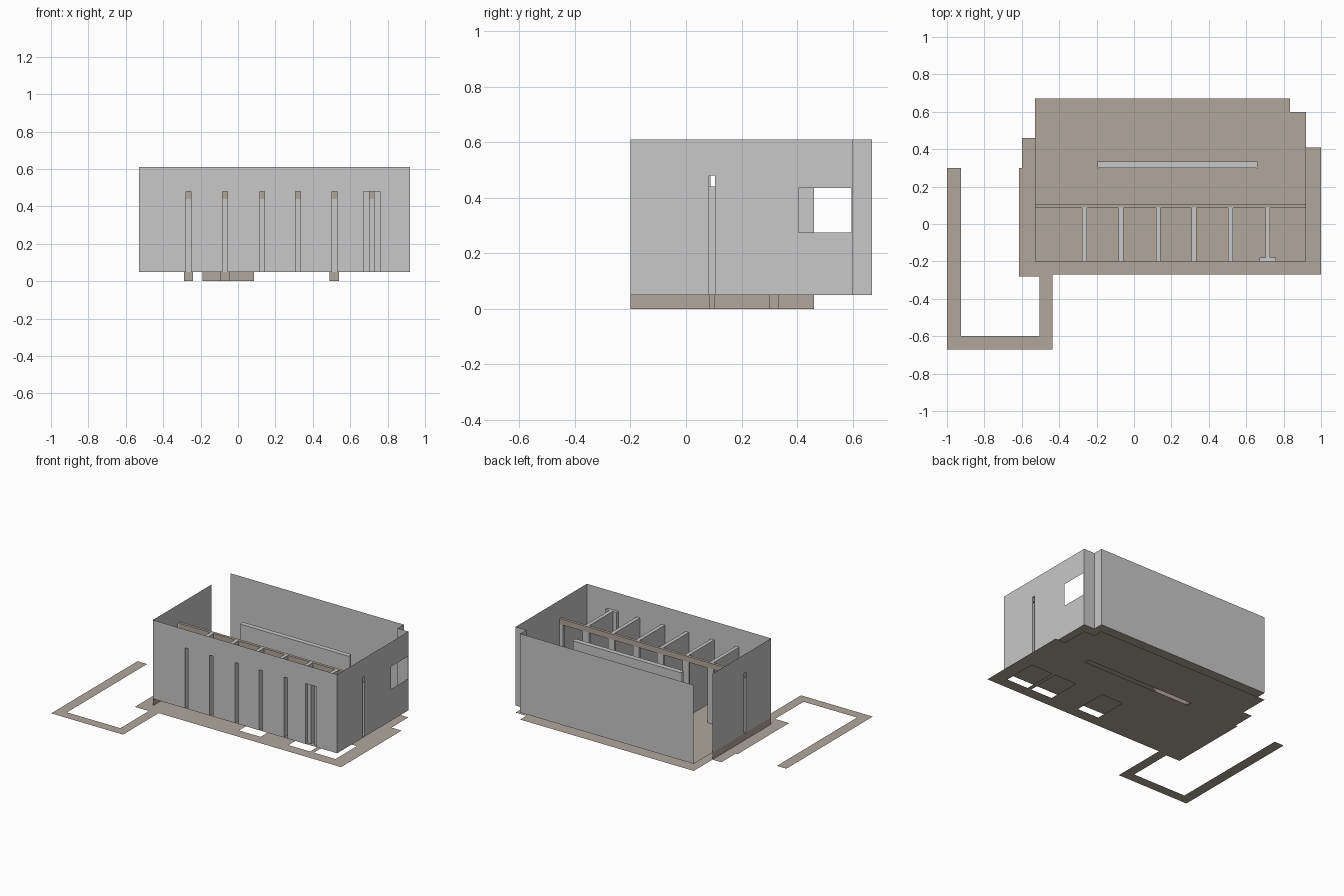
import bpy, bmesh

if "Cube" in bpy.data.objects:
    bpy.data.objects.remove(bpy.data.objects["Cube"])

def material(name, rgb):
    m = bpy.data.materials.new(name)
    m.diffuse_color = (*rgb, 1)
    m.use_nodes = True
    m.node_tree.nodes["Principled BSDF"].inputs["Base Color"].default_value = m.diffuse_color
    return m

GREY = material("wall grey", (0.58, 0.58, 0.58))
TAN = material("floor tan", (0.44, 0.39, 0.335))

def finish(name, bm, mat):
    me = bpy.data.meshes.new(name)
    bm.to_mesh(me)
    bm.free()
    me.materials.append(mat)
    ob = bpy.data.objects.new(name, me)
    bpy.context.collection.objects.link(ob)
    return ob

def sheet(name, axis, pos, rects, holes, mat, flip=False):
    """Flat panel: union of rectangles (u0, v0, u1, v1) minus holes."""
    us = sorted({r[i] for r in rects + holes for i in (0, 2)})
    vs = sorted({r[i] for r in rects + holes for i in (1, 3)})
    bm = bmesh.new()
    grid = {}

    def vert(u, v):
        if (u, v) not in grid:
            co = {'x': (pos, u, v), 'y': (u, pos, v), 'z': (u, v, pos)}[axis]
            grid[u, v] = bm.verts.new(co)
        return grid[u, v]

    def inside(u, v, group):
        return any(r[0] < u < r[2] and r[1] < v < r[3] for r in group)

    for u0, u1 in zip(us, us[1:]):
        for v0, v1 in zip(vs, vs[1:]):
            cu, cv = (u0 + u1) / 2, (v0 + v1) / 2
            if inside(cu, cv, rects) and not inside(cu, cv, holes):
                loop = [vert(u0, v0), vert(u1, v0), vert(u1, v1), vert(u0, v1)]
                bm.faces.new(loop[::-1] if flip else loop)
    bmesh.ops.dissolve_limit(bm, angle_limit=0.01, verts=bm.verts[:], edges=bm.edges[:])
    return finish(name, bm, mat)

def box(name, lo, hi, mat, open_sides=(), round_corners=0):
    """Hollow box; open_sides lists (axis index, sign) faces to leave out."""
    bm = bmesh.new()
    bmesh.ops.create_cube(bm, size=1)
    for v in bm.verts:
        v.co = [lo[i] + (v.co[i] + 0.5) * (hi[i] - lo[i]) for i in range(3)]
    if round_corners:
        upright = [e for e in bm.edges if abs(e.verts[0].co.z - e.verts[1].co.z) > 1e-4]
        bmesh.ops.bevel(bm, geom=upright, offset=round_corners, segments=3,
                        profile=0.5, affect='EDGES')
    bm.normal_update()
    gone = [f for f in bm.faces if any(f.normal[a] * s > 0.9 for a, s in open_sides)]
    bmesh.ops.delete(bm, geom=gone, context='FACES')
    return finish(name, bm, mat)

Z0, Z1 = 0.05, 0.61               # wall bottom and top
L, R, F, B = -0.53, 0.92, -0.20, 0.67
STALL_TOP, BEAM = 0.48, 0.44
W = 0.013                         # half thickness of a divider
DIVIDERS = [-0.265, -0.07, 0.13, 0.32, 0.515]
TEE = 0.715
FRONT, BACK, BOTTOM, TOP = (1, -1), (1, 1), (2, -1), (2, 1)
slit = (-0.195, 0.30, 0.66, 0.335)

# Ground sheet with its outer apron and the path loop
sheet("ground_floor", 'z', 0.0,
      [(-0.6, -0.27, 1.0, 0.41), (-0.615, -0.28, -0.435, 0.30), (-0.6, -0.27, R, 0.46),
       (L, 0, R, 0.60), (L, 0, 0.835, B),
       (-1.0, -0.67, -0.925, 0.30), (-1.0, -0.67, -0.435, -0.60),
       (-0.505, -0.67, -0.435, -0.27)],
      [slit, (0.14, -0.19, 0.31, 0.05), (0.53, -0.19, 0.70, 0.05),
       (0.73, -0.19, 0.90, 0.05)], TAN)

# Raised room floor
sheet("room_floor", 'z', Z0, [(L, F, R, 0.60), (L, F, 0.835, B)], [slit], TAN)

# Outer walls, with slots where the stall parts open through them
slots = [(x - W, Z0, x + W, STALL_TOP) for x in DIVIDERS]
slots.append((TEE - 0.043, Z0, TEE + 0.043, STALL_TOP))
side_slot = (0.082, Z0, 0.105, STALL_TOP)
sheet("front_wall", 'y', F, [(L, Z0, R, Z1)], slots, GREY)
sheet("right_wall", 'x', R, [(F, Z0, 0.60, Z1)],
      [side_slot, (0.405, 0.275, 0.595, 0.435)], GREY)
sheet("left_wall", 'x', L, [(F, Z0, 0.46, Z1)], [side_slot], GREY, flip=True)
sheet("back_wall", 'y', B, [(L, Z0, 0.835, Z1)], [], GREY, flip=True)
sheet("corner_wall_back", 'y', 0.60, [(0.835, Z0, R, Z1)], [], GREY, flip=True)
sheet("corner_wall_side", 'x', 0.835, [(0.60, Z0, B, Z1)], [], GREY)
sheet("left_wall_skirting", 'x', L, [(F, 0, 0.46, Z0)], [], TAN, flip=True)

# Stall dividers, hollow and open to the front
for x in DIVIDERS + [TEE]:
    y0 = -0.18 if x == TEE else F
    box("stall_divider", (x - W, y0, Z0), (x + W, 0.088, STALL_TOP), GREY,
        [FRONT, BACK, BOTTOM])
    box("stall_post", (x - 0.025, 0.088, Z0), (x + 0.025, 0.104, BEAM), GREY,
        [BOTTOM, TOP])

# Wide front end of the last divider
box("divider_tee", (TEE - 0.043, F, Z0), (TEE + 0.043, -0.18, STALL_TOP), GREY,
    [FRONT, BACK, BOTTOM])
sheet("divider_tee_back", 'y', -0.18, [(TEE - 0.043, Z0, TEE + 0.043, STALL_TOP)],
      [(TEE - W, Z0, TEE + W, STALL_TOP)], GREY)

# Half posts against the side walls
box("end_post_left", (L, 0.082, Z0), (L + 0.025, 0.105, BEAM), GREY, [(0, -1), BOTTOM, TOP])
box("end_post_right", (R - 0.025, 0.082, Z0), (R, 0.105, BEAM), GREY, [(0, 1), BOTTOM, TOP])

# Beam across the stall fronts, open at both ends
box("stall_beam", (L, 0.086, BEAM), (R, 0.106, STALL_TOP), TAN, [(0, -1), (0, 1)])

# Free-standing partition with rounded ends
box("partition", (slit[0], slit[1], Z0), (slit[2], slit[3], STALL_TOP), GREY,
    [BOTTOM], round_corners=0.008)

# Plinths between the two floors
for x in (-0.265, -0.07, 0.515):
    box("post_plinth", (x - 0.025, 0.085, 0), (x + 0.025, 0.102, Z0), TAN, [BOTTOM, TOP])
box("partition_plinth", (-0.19, 0.30, 0), (0.085, 0.335, Z0), TAN, [BOTTOM, TOP])
